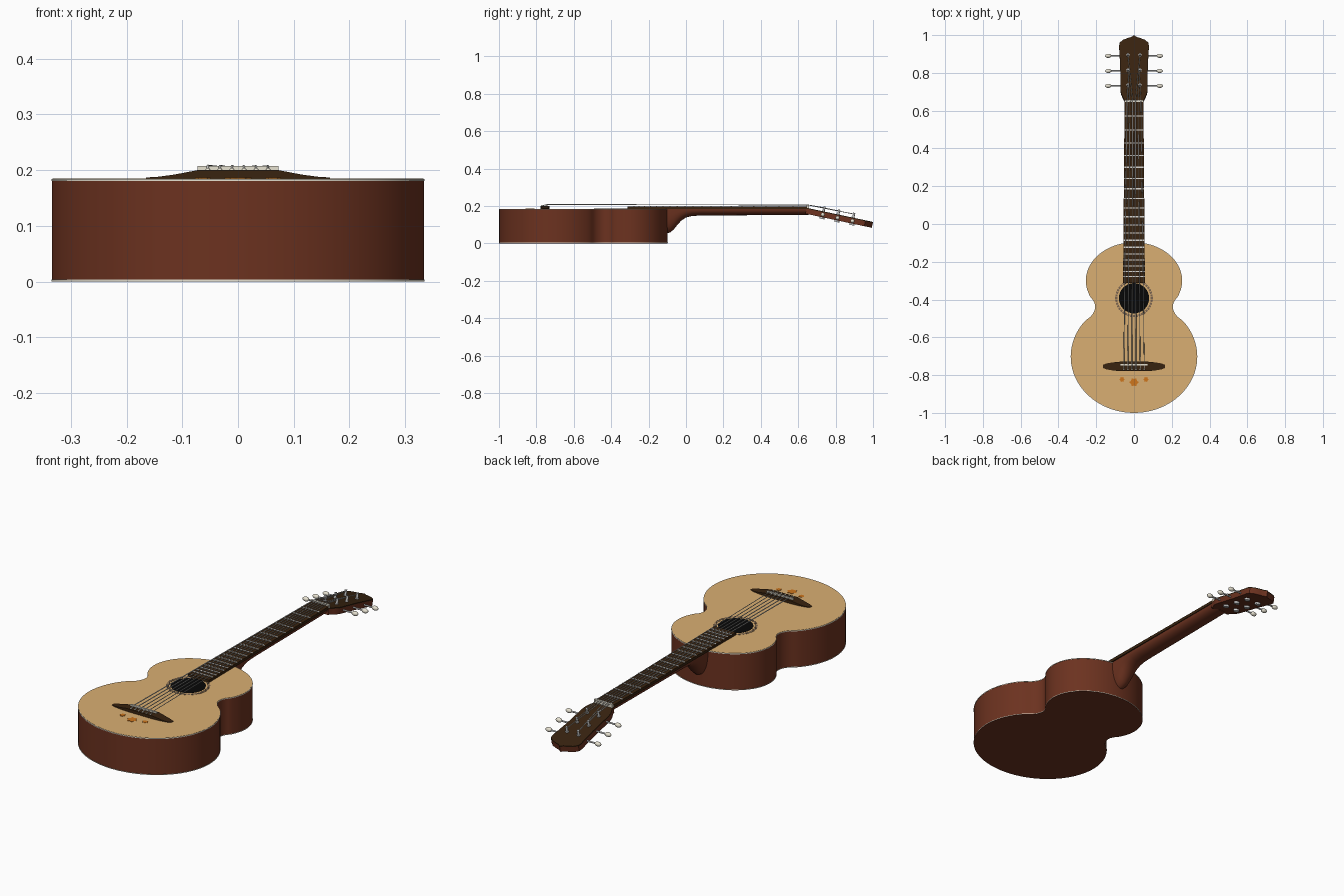
import bpy, bmesh, math
from mathutils import Matrix, Vector

if "Cube" in bpy.data.objects:
    bpy.data.objects.remove(bpy.data.objects["Cube"])


def material(name, rgb):
    m = bpy.data.materials.new(name)
    m.diffuse_color = (*rgb, 1)
    m.use_nodes = True
    m.node_tree.nodes["Principled BSDF"].inputs["Base Color"].default_value = m.diffuse_color
    return m


SPRUCE = material("pale_spruce", (0.70, 0.43, 0.17))
BROWN = material("red_brown_wood", (0.15, 0.032, 0.014))
EBONY = material("dark_fingerboard_wood", (0.04, 0.017, 0.005))
CREAM = material("cream", (0.80, 0.76, 0.64))
STEEL = material("steel", (0.62, 0.62, 0.62))
STRING = material("string_silver", (0.72, 0.71, 0.68))
BLACK = material("hole_black", (0.002, 0.002, 0.002))
ORANGE = material("orange_inlay", (0.62, 0.18, 0.012))
ROSE = material("rosette_brown", (0.2, 0.13, 0.08))


def finish(name, bm, mat, angle=35):
    bmesh.ops.recalc_face_normals(bm, faces=bm.faces)
    me = bpy.data.meshes.new(name)
    bm.to_mesh(me)
    bm.free()
    me.materials.append(mat)
    me.shade_smooth()
    me.set_sharp_from_angle(angle=math.radians(angle))
    ob = bpy.data.objects.new(name, me)
    bpy.context.collection.objects.link(ob)
    return ob


def loft(bm, rings):
    """Skin a list of equal-length closed rings and cap both ends."""
    vs = [[bm.verts.new(p) for p in r] for r in rings]
    n = len(vs[0])
    for a, b in zip(vs, vs[1:]):
        for i in range(n):
            j = (i + 1) % n
            bm.faces.new((a[i], a[j], b[j], b[i]))
    bm.faces.new(vs[0])
    bm.faces.new(vs[-1])


def prism(bm, outline, z0, z1, M=Matrix()):
    loft(bm, [[M @ Vector((x, y, z)) for x, y in outline] for z in (z0, z1)])


def rect(x0, x1, y0, y1):
    return [(x0, y0), (x1, y0), (x1, y1), (x0, y1)]


def arc(cx, cy, rx, ry, a0, a1, n):
    """Points on an ellipse between two angles in degrees, end included."""
    angles = (math.radians(a0 + (a1 - a0) * i / n) for i in range(n + 1))
    return [(cx + rx * math.cos(a), cy + ry * math.sin(a)) for a in angles]


def circle(cx, cy, r, n):
    return arc(cx, cy, r, r, 0, 360, n)[:-1]


def rod(bm, a, b, r, n=12):
    a, b = Vector(a), Vector(b)
    q = (b - a).to_track_quat('Z', 'Y')
    loft(bm, [[p + q @ Vector((x, y, 0)) for x, y in circle(0, 0, r, n)] for p in (a, b)])


def ball(bm, c, s, M=Matrix()):
    bmesh.ops.create_uvsphere(bm, u_segments=16, v_segments=10, radius=1,
                              matrix=M @ Matrix.Translation(c) @ Matrix.Diagonal((*s, 1)))


def mirrored(half):
    """Half outline from bottom centre to top centre -> closed outline."""
    return half + [(-x, y) for x, y in reversed(half[1:-1])]


def spline(pts, steps=4):
    """Smooth curve through the closed ring of points."""
    P, n, out = [Vector(p) for p in pts], len(pts), []
    for i in range(n):
        a, b, c, d = (P[(i + k) % n] for k in (-1, 0, 1, 2))
        for s in range(steps):
            t = s / steps
            v = 0.5 * (2 * b + (c - a) * t + (2 * a - 5 * b + 4 * c - d) * t * t + (3 * b - a - 3 * c + d) * t ** 3)
            out.append((v.x, v.y))
    return out


# Body: round lower bout, tight waist, round upper bout
body = spline(mirrored(arc(0, -0.702, 0.335, 0.298, -90, 38, 12)
                       + [(0.228, -0.488), (0.21, -0.459), (0.206, -0.432), (0.215, -0.406)]
                       + arc(0, -0.3, 0.255, 0.203, -24, 90, 9)))


def scaled(s):
    return [(x * s, -0.55 + (y + 0.55) * s) for x, y in body]


for name, s, z0, z1, mat in (("body_shell", 0.997, 0, 0.181, BROWN), ("soundboard", 0.994, 0.181, 0.185, SPRUCE),
                             ("top_binding", 1.0, 0.1805, 0.184, CREAM), ("back_binding", 1.0, 0.0008, 0.0035, CREAM)):
    bm = bmesh.new()
    prism(bm, scaled(s), z0, z1)
    finish(name, bm, mat)

# Sound hole and tiled rosette
bm = bmesh.new()
prism(bm, circle(0, -0.393, 0.08, 48), 0.184, 0.1862)
finish("sound_hole", bm, BLACK)
bm = bmesh.new()
for i in range(40):
    M = Matrix.Translation((0, -0.393, 0)) @ Matrix.Rotation(2 * math.pi * i / 40, 4, 'Z')
    prism(bm, rect(0.088, 0.1, -0.0055, 0.0055), 0.184, 0.186, M)
finish("rosette", bm, ROSE)

# Orange flower inlays behind the bridge
bm = bmesh.new()
for cx, cy, r in ((-0.063, -0.823, 0.014), (0, -0.838, 0.024), (0.063, -0.823, 0.014)):
    prism(bm, [(cx + r * (0.86 + 0.14 * math.cos(6 * a)) * math.cos(a), cy + r * (0.86 + 0.14 * math.cos(6 * a)) * math.sin(a))
               for a in (2 * math.pi * i / 36 for i in range(36))], 0.184, 0.1865)
finish("flower_inlays", bm, ORANGE, 60)

# Bridge, saddle and pins
half = [(0.165, 0.008, 0.187), (0.145, 0.016, 0.188), (0.115, 0.021, 0.192), (0.073, 0.025, 0.2)]
stations = [(-x, d, z) for x, d, z in half] + half[::-1]
bm = bmesh.new()
loft(bm, [[(x, -0.754 - d, 0.184), (x, -0.754 + d, 0.184), (x, -0.754 + d, z), (x, -0.754 - d, z)] for x, d, z in stations])
finish("bridge", bm, EBONY)
bm = bmesh.new()
prism(bm, rect(-0.073, 0.073, -0.748, -0.74), 0.198, 0.2075)
prism(bm, rect(-0.05, 0.05, 0.645, 0.657), 0.18, 0.205)
finish("saddle_and_nut", bm, CREAM)
bridge_x = [-0.054 + 0.0216 * i for i in range(6)]
bm = bmesh.new()
for x in bridge_x:
    ball(bm, (x, -0.77, 0.2), (0.0045, 0.0045, 0.004))
finish("bridge_pins", bm, CREAM)

# Neck with curved heel: D-shaped sections along y
bm = bmesh.new()
rings = []
for y, w, z in ((-0.104, 0.05, 0.053), (-0.085, 0.05, 0.058), (-0.065, 0.05, 0.075), (-0.045, 0.05, 0.1),
                (-0.025, 0.05, 0.122), (0, 0.05, 0.138), (0.03, 0.05, 0.146), (0.08, 0.05, 0.149), (0.655, 0.047, 0.152)):
    rings.append([(w * math.cos(a), y, 0.188 - (0.188 - z) * math.sin(a) ** 0.8)
                  for a in (math.pi * i / 16 for i in range(17))])
loft(bm, rings)
finish("neck", bm, BROWN, 50)

# Fingerboard and frets
bm = bmesh.new()
prism(bm, [(-0.058, -0.313), (0.058, -0.313), (0.05, 0.646), (-0.05, 0.646)], 0.184, 0.198)
finish("fingerboard", bm, EBONY)
bm = bmesh.new()
for n in range(1, 20):
    y = 0.65 - 1.394 * (1 - 2 ** (-n / 12))
    w = 0.05 + (0.645 - y) * 0.0083
    prism(bm, rect(-w, w, y - 0.003, y + 0.003), 0.197, 0.2)
finish("frets", bm, STRING)

# Tilted headstock with a dark facing
tilt = math.radians(12)
H = Matrix.Translation((0, 0.645, 0.19)) @ Matrix.Rotation(-tilt, 4, 'X')
head = mirrored([(0, 0.0), (0.05, 0.0), (0.052, 0.012), (0.061, 0.03), (0.069, 0.05), (0.072, 0.07), (0.073, 0.2),
                 (0.079, 0.305), (0.076, 0.322), (0.058, 0.338), (0.03, 0.348), (0.014, 0.353), (0, 0.363)])
for name, z0, z1, mat in (("headstock", -0.032, -0.005, BROWN), ("headstock_face", -0.005, 0, EBONY)):
    bm = bmesh.new()
    prism(bm, head, z0, z1, H)
    finish(name, bm, mat)

# Tuners: posts, gear housings, shafts and buttons, three per side
metal, buttons = bmesh.new(), bmesh.new()
post = {}
for side in (-1, 1):
    for k, y in enumerate((0.735, 0.814, 0.894)):
        v = (y - 0.645) / math.cos(tilt)
        x = side * 0.032
        for z0, z1, r in ((-0.03, 0.027, 0.006), (0, 0.004, 0.009), (-0.041, -0.031, 0.014)):
            rod(metal, H @ Vector((x, v, z0)), H @ Vector((x, v, z1)), r, 16)
        rod(metal, H @ Vector((x, v, -0.018)), H @ Vector((side * 0.126, v, -0.018)), 0.004)
        ball(buttons, (side * 0.136, v, -0.018), (0.017, 0.011, 0.011), H)
        post[side, k] = H @ Vector((x, v, 0.02))
finish("tuner_metal", metal, STEEL)
finish("tuner_buttons", buttons, CREAM)

# Six strings: pin, saddle, nut, tuner post
bm = bmesh.new()
for i, x in enumerate(bridge_x):
    side = -1 if i < 3 else 1
    r = 0.0024 - 0.00015 * i
    path = [(x, -0.77, 0.2), (x, -0.744, 0.2075), (x * 0.68, 0.65, 0.2055), post[side, i if i < 3 else 5 - i]]
    for a, b in zip(path, path[1:]):
        rod(bm, a, b, r, 10)
finish("strings", bm, STRING, 50)
